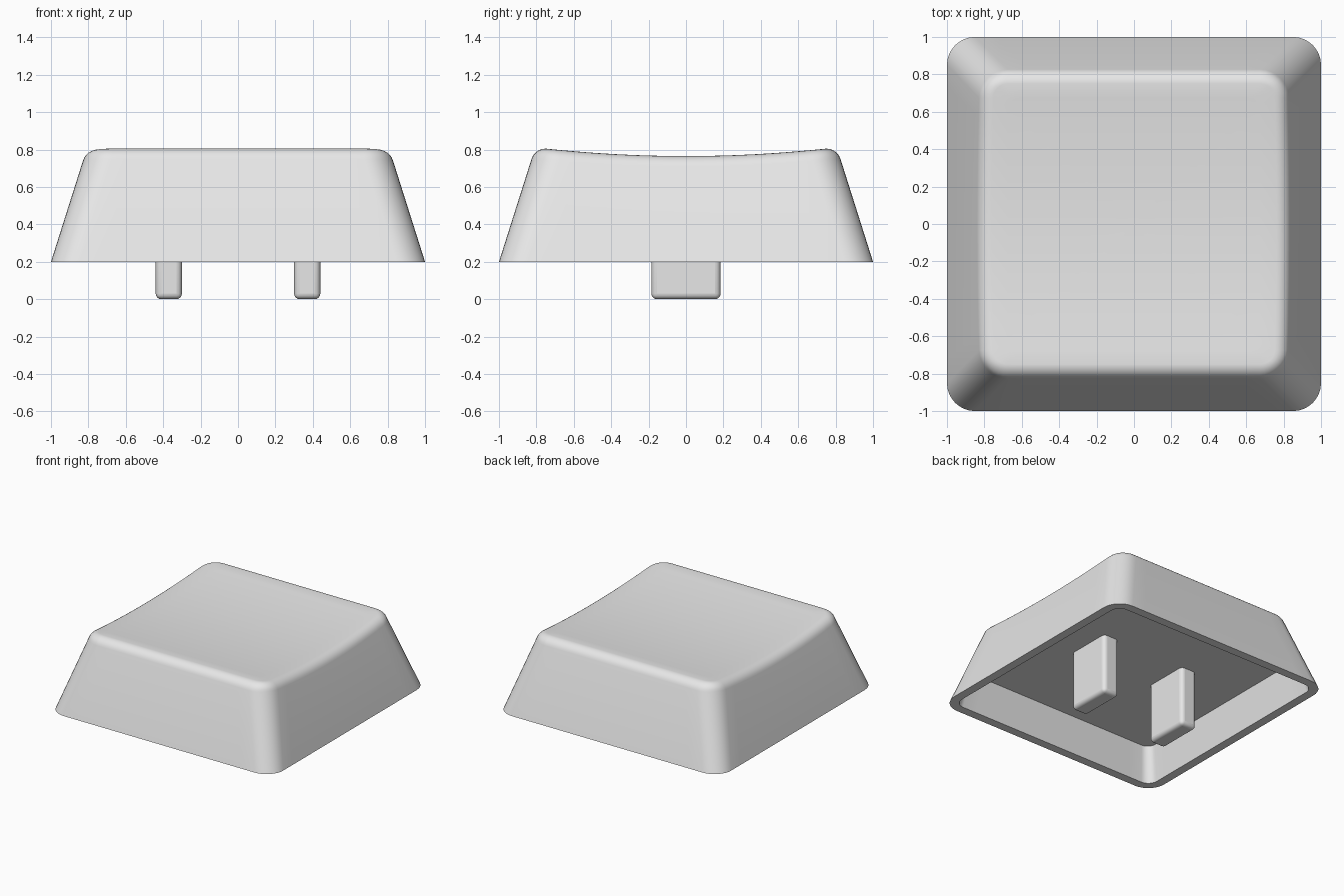
import bpy, bmesh, math

if "Cube" in bpy.data.objects:
    bpy.data.objects.remove(bpy.data.objects["Cube"])

CORNER, SIDE = 8, 14          # segments per rounded corner / straight side
SLOPE = math.radians(17.5)    # lean of the outer walls

grey = bpy.data.materials.new("plain_grey")
grey.diffuse_color = (0.8, 0.8, 0.8, 1)
grey.use_nodes = True
grey.node_tree.nodes["Principled BSDF"].inputs["Base Color"].default_value = grey.diffuse_color


def rounded_square(half, r):
    """Outline points, counter-clockwise, with subdivided straight sides."""
    pts = []
    c = half - r
    for k in range(4):
        turn = k * math.pi / 2
        cs, sn = math.cos(turn), math.sin(turn)
        local = [(half, -c + 2 * c * i / SIDE) for i in range(SIDE)]
        for i in range(CORNER):
            a = math.pi / 2 * i / CORNER
            local.append((c + r * math.cos(a), c + r * math.sin(a)))
        pts += [(x * cs - y * sn, x * sn + y * cs) for x, y in local]
    return pts


def dish(y):
    """Depth of the scooped top, curved from front to back."""
    return 0.04 * max(0.0, 1 - (y / 0.75) ** 2)


def finish(obj, angle):
    obj.data.materials.append(grey)
    bpy.ops.object.select_all(action='DESELECT')
    obj.select_set(True)
    bpy.context.view_layer.objects.active = obj
    bpy.ops.object.shade_smooth_by_angle(angle=math.radians(angle))


# Hollow cap: one skin of rings from the inner ceiling, round the rim, to the top
bm = bmesh.new()
rings = []


def add_ring(points):
    rings.append([bm.verts.new(p) for p in points])


add_ring([(x, y, 0.475) for x, y in rounded_square(0.88, 0.07)])   # ceiling
add_ring([(x, y, 0.20) for x, y in rounded_square(0.93, 0.08)])    # inner rim
add_ring([(x, y, 0.20) for x, y in rounded_square(1.0, 0.15)])     # outer rim

# Rounded shoulder, following the dish along the sides
for i in range(7):
    a = SLOPE + (math.pi / 2 - SLOPE) * i / 6
    half = 0.75 + 0.08 * math.cos(a)
    z = 0.725 + 0.08 * math.sin(a)
    pts = []
    for x, y in rounded_square(half, half - 0.675):
        d = dish(y)
        grow = 1 + d * math.tan(SLOPE) / half * (1 if abs(x) > abs(y) else 0)
        pts.append((x * grow, y, z - d))
    add_ring(pts)

# Scooped top surface
top = rounded_square(0.75, 0.075)
for i in range(9, 0, -1):
    s = i / 10
    add_ring([(x * s, y * s, 0.805 - dish(y * s)) for x, y in top])

for lower, upper in zip(rings, rings[1:]):
    n = len(lower)
    for i in range(n):
        j = (i + 1) % n
        bm.faces.new((lower[i], lower[j], upper[j], upper[i]))
bm.faces.new(rings[0])
centre = bm.verts.new((0, 0, 0.805 - dish(0)))
last = rings[-1]
for i in range(len(last)):
    bm.faces.new((last[i], last[(i + 1) % len(last)], centre))
bmesh.ops.recalc_face_normals(bm, faces=bm.faces[:])
mesh = bpy.data.meshes.new("key_cap")
bm.to_mesh(mesh)
bm.free()
cap = bpy.data.objects.new("key_cap", mesh)
bpy.context.collection.objects.link(cap)
finish(cap, 30)

# Two mounting pegs under the cap
for name, side in (("left_peg", -1), ("right_peg", 1)):
    bpy.ops.mesh.primitive_cube_add(size=1, location=(side * 0.37, 0, 0.26))
    peg = bpy.context.object
    peg.name = name
    peg.scale = (0.14, 0.37, 0.52)
    bpy.ops.object.transform_apply(location=False, rotation=False, scale=True)
    bevel = peg.modifiers.new("rounded_edges", 'BEVEL')
    bevel.width = 0.03
    bevel.segments = 4
    finish(peg, 40)
